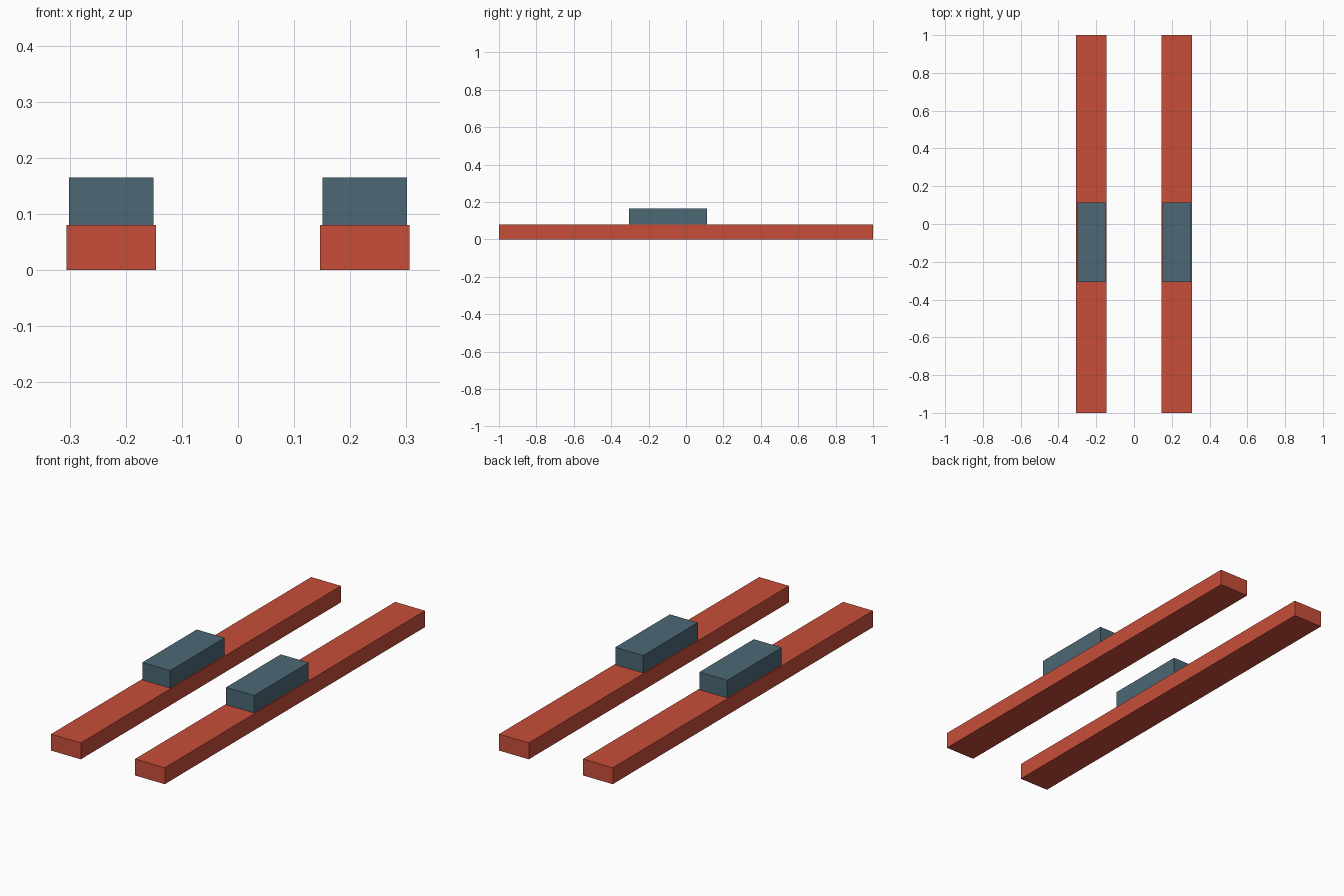
import bpy
import bmesh
from mathutils import Matrix, Vector

if "Cube" in bpy.data.objects:
    bpy.data.objects.remove(bpy.data.objects["Cube"])


def material(name, rgb):
    mat = bpy.data.materials.new(name)
    mat.diffuse_color = (*rgb, 1.0)
    mat.use_nodes = True
    mat.node_tree.nodes["Principled BSDF"].inputs["Base Color"].default_value = mat.diffuse_color
    return mat


def box(name, low, high, mat):
    """Axis-aligned box between two corners."""
    low, high = Vector(low), Vector(high)
    bm = bmesh.new()
    bmesh.ops.create_cube(bm, size=1.0, matrix=Matrix.Diagonal((*(high - low), 1.0)))
    mesh = bpy.data.meshes.new(name)
    bm.to_mesh(mesh)
    bm.free()
    mesh.materials.append(mat)
    obj = bpy.data.objects.new(name, mesh)
    obj.location = (low + high) / 2
    bpy.context.collection.objects.link(obj)
    return obj


red = material("ski red", (0.578, 0.076, 0.042))
slate = material("slate blue", (0.072, 0.138, 0.181))

CENTRE_X = 0.226    # distance of each ski from the middle
SKI_W, SKI_H = 0.16, 0.08
BLOCK_W, BLOCK_TOP = 0.15, 0.165

for side, sign in (("left", -1), ("right", 1)):
    x = sign * CENTRE_X
    # Long flat ski
    box(f"{side}_ski", (x - SKI_W / 2, -1, 0), (x + SKI_W / 2, 1, SKI_H), red)
    # Binding block on top, slightly towards the front
    box(f"{side}_binding", (x - BLOCK_W / 2, -0.306, SKI_H),
        (x + BLOCK_W / 2, 0.113, BLOCK_TOP), slate)
